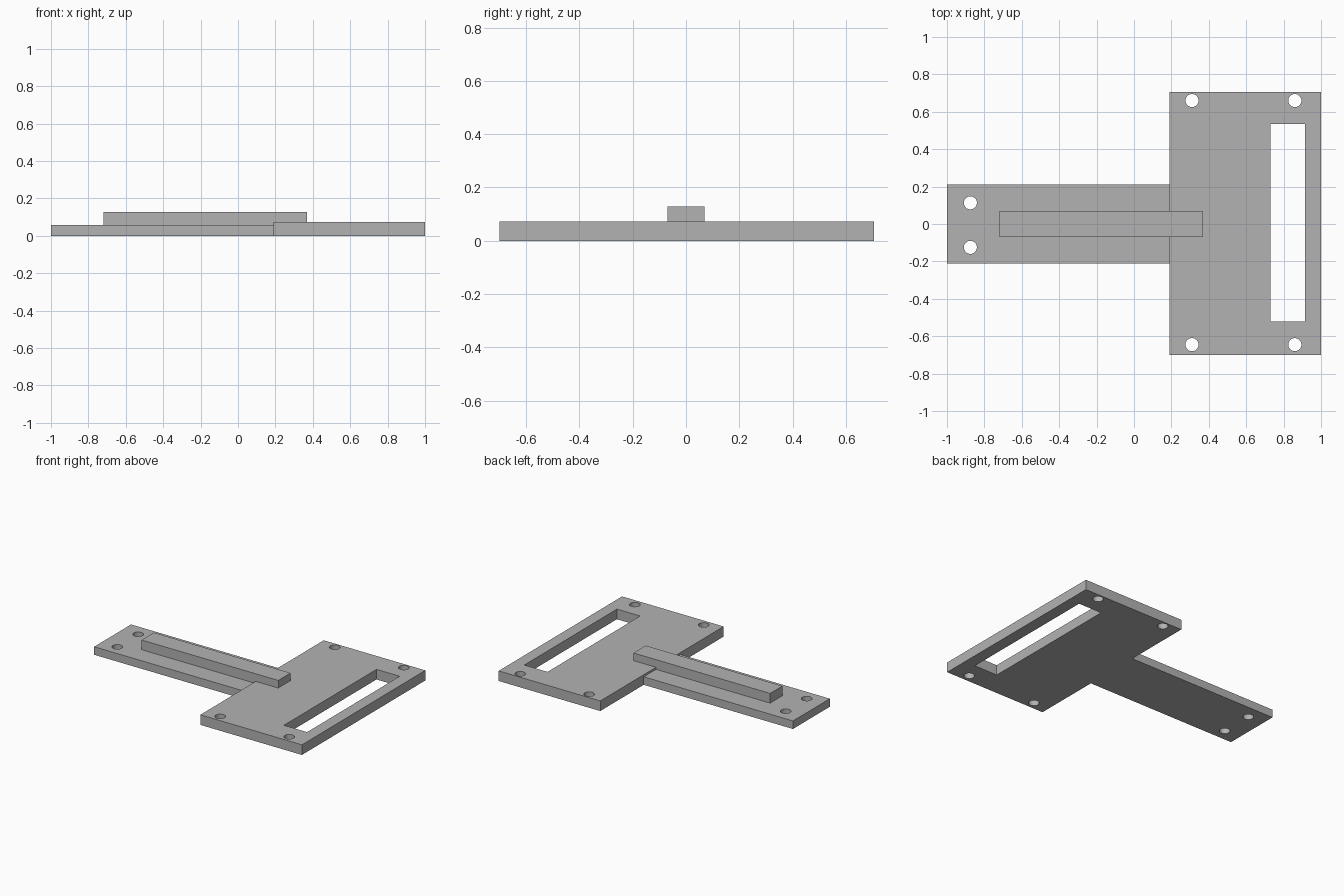
import bpy
import math

cube = bpy.data.objects.get("Cube")
if cube:
    bpy.data.objects.remove(cube, do_unlink=True)

# Single grey finish
grey = bpy.data.materials.new("plain_grey")
grey.use_nodes = True
colour = (0.45, 0.45, 0.45, 1)
grey.diffuse_color = colour
for node in grey.node_tree.nodes:
    if node.type == 'BSDF_PRINCIPLED':
        node.inputs["Base Color"].default_value = colour


def box(name, x, y, z):
    """Box spanning the given (low, high) ranges."""
    spans = (x, y, z)
    bpy.ops.mesh.primitive_cube_add(size=1, location=[sum(s) / 2 for s in spans])
    ob = bpy.context.object
    ob.name = name
    ob.scale = [s[1] - s[0] for s in spans]
    bpy.ops.object.transform_apply(location=False, rotation=False, scale=True)
    ob.data.materials.append(grey)
    return ob


def hole(x, y):
    """Cylindrical cutter for one screw hole."""
    bpy.ops.mesh.primitive_cylinder_add(vertices=32, radius=0.035, depth=0.4, location=(x, y, 0))
    ob = bpy.context.object
    ob.name = "hole_cutter"
    ob.data.materials.append(grey)
    return ob


def cut(target, cutters):
    """Cut every cutter out of the target, then discard the cutters."""
    bpy.ops.object.select_all(action='DESELECT')
    target.select_set(True)
    bpy.context.view_layer.objects.active = target
    for cutter in cutters:
        cutter.hide_render = True
        mod = target.modifiers.new("cut", 'BOOLEAN')
        mod.operation = 'DIFFERENCE'
        mod.solver = 'EXACT'
        mod.object = cutter
        bpy.ops.object.modifier_apply(modifier=mod.name)
        bpy.data.objects.remove(cutter, do_unlink=True)
    bpy.ops.object.shade_smooth_by_angle(angle=math.radians(30))


# Wide plate with a long slot and four corner holes
plate = box("wide_plate", (0.19, 1), (-0.7, 0.705), (0, 0.073))
slot = box("slot_cutter", (0.73, 0.915), (-0.52, 0.535), (-0.2, 0.2))
cut(plate, [slot] + [hole(x, y) for x in (0.31, 0.86) for y in (-0.645, 0.66)])

# Narrow arm with two end holes
arm = box("narrow_arm", (-1, 0.19), (-0.21, 0.21), (0, 0.058))
cut(arm, [hole(-0.875, y) for y in (-0.125, 0.113)])

# Raised rib bridging the arm and the plate
rib = box("raised_rib", (-0.72, 0.37), (-0.07, 0.07), (0.058, 0.128))
